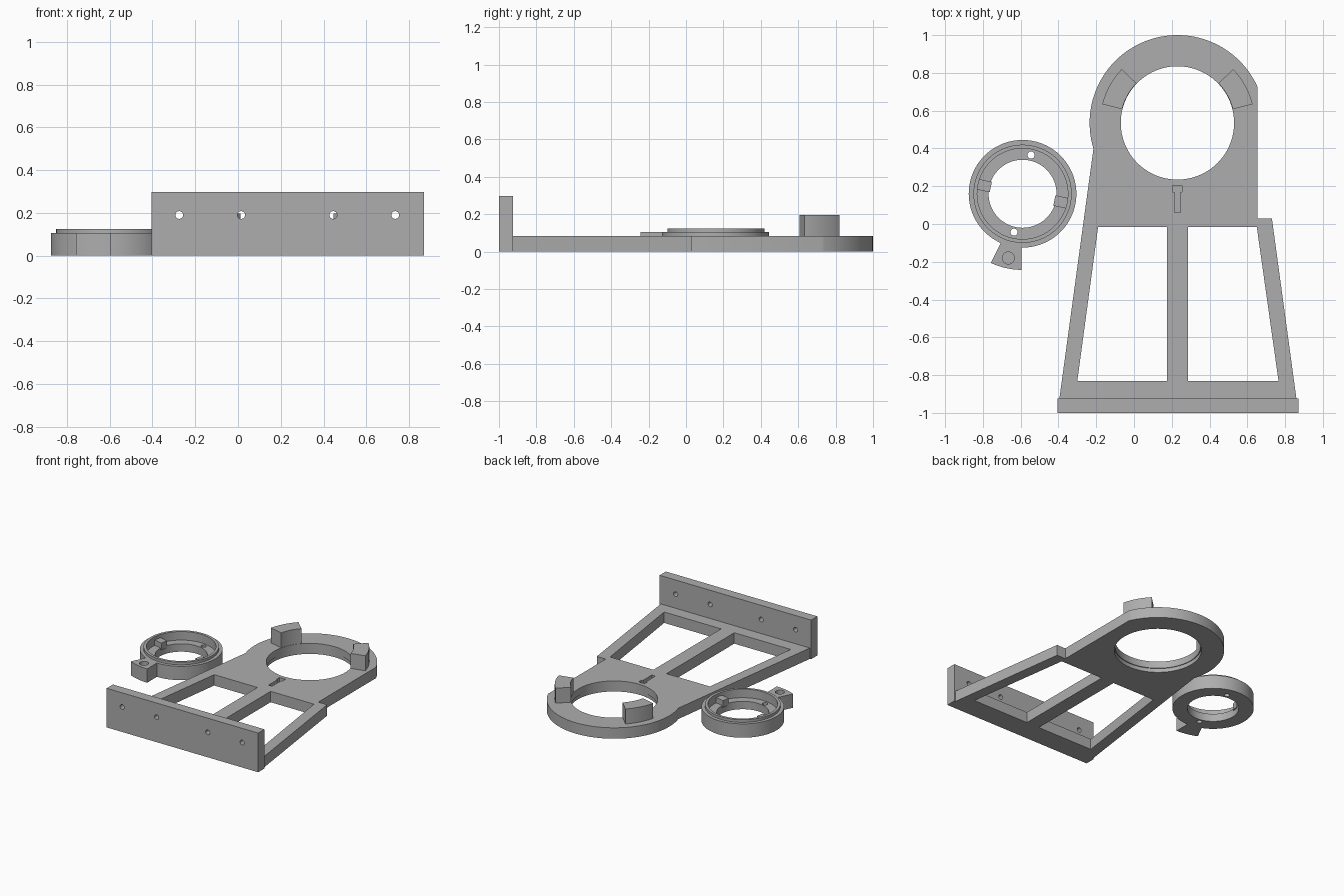
import bpy, bmesh
from math import sin, cos, radians, tau

if "Cube" in bpy.data.objects:
    bpy.data.objects.remove(bpy.data.objects["Cube"])

grey = bpy.data.materials.new("plain grey")
grey.use_nodes = True
grey.diffuse_color = (0.42, 0.42, 0.42, 1)
grey.node_tree.nodes["Principled BSDF"].inputs["Base Color"].default_value = (0.42, 0.42, 0.42, 1)


def finish(name, bm):
    bmesh.ops.recalc_face_normals(bm, faces=bm.faces)
    mesh = bpy.data.meshes.new(name)
    bm.to_mesh(mesh)
    bm.free()
    mesh.materials.append(grey)
    obj = bpy.data.objects.new(name, mesh)
    bpy.context.collection.objects.link(obj)
    return obj


def prism(name, outline, z0, z1):
    """Extrude a flat outline from z0 up to z1."""
    bm = bmesh.new()
    face = bm.faces.new([bm.verts.new((x, y, z0)) for x, y in outline])
    top = bmesh.ops.extrude_face_region(bm, geom=[face])["geom"]
    bmesh.ops.translate(bm, vec=(0, 0, z1 - z0),
                        verts=[v for v in top if isinstance(v, bmesh.types.BMVert)])
    return finish(name, bm)


def arc(centre, r, a0, a1, n):
    steps = [radians(a0 + (a1 - a0) * i / n) for i in range(n + 1)]
    return [(centre[0] + r * cos(a), centre[1] + r * sin(a)) for a in steps]


def disc(name, centre, r, z0, z1, n=96):
    return prism(name, arc(centre, r, 0, 360, n)[:-1], z0, z1)


def box(x0, x1, y0, y1):
    return [(x0, y0), (x1, y0), (x1, y1), (x0, y1)]


def cut(target, cutter):
    """Subtract a cutter, then discard it."""
    mod = target.modifiers.new("cut", "BOOLEAN")
    mod.operation, mod.solver, mod.object = "DIFFERENCE", "EXACT", cutter
    bpy.context.view_layer.objects.active = target
    bpy.ops.object.modifier_apply(modifier=mod.name)
    bpy.data.objects.remove(cutter)


# Base plate: rounded head, straight right side, splayed legs
HEAD = (0.23, 0.535)
T = 0.083
plate = prism("base_plate", arc(HEAD, 0.465, 24, 197, 80) + [
    (-0.395, -0.925), (0.86, -0.925), (0.73, 0.03), (0.655, 0.03)], 0, T)
cut(plate, disc("hole", HEAD, 0.3, -0.1, 0.2))
cut(plate, disc("counterbore", HEAD, 0.306, -0.1, 0.03))
windows = {
    "left": [(0.285, -0.015), (0.65, -0.015), (0.765, -0.83), (0.285, -0.83)],
    "right": [(-0.19, -0.015), (0.175, -0.015), (0.175, -0.83), (-0.3, -0.83)],
}
for side, outline in windows.items():
    cut(plate, prism(side + "_window", outline, -0.1, 0.2))

# Shallow T slot
cut(plate, prism("slot", [(0.215, 0.06), (0.245, 0.06), (0.245, 0.17), (0.255, 0.17),
                          (0.255, 0.205), (0.205, 0.205), (0.205, 0.17), (0.215, 0.17)], 0.04, 0.2))

# Mounting wall with four screw holes
wall = prism("mounting_wall", box(-0.405, 0.87, -1, -0.925), 0, 0.298)
for x in (-0.275, 0.015, 0.445, 0.735):
    drill = disc("drill", (0, 0), 0.018, -0.2, 0.2, 24)
    drill.rotation_euler.x = radians(90)
    drill.location = (x, -0.96, 0.19)
    cut(wall, drill)

# Curved posts on the head
for side, a in (("left", 14), ("right", 136)):
    prism(side + "_post", arc(HEAD, 0.41, a, a + 30, 16) + arc(HEAD, 0.302, a + 30, a, 16), T, 0.197)

# Loose ring: stepped profile turned about its centre
RING = (-0.59, 0.16)
profile = [(0.18, 0), (0.285, 0), (0.285, 0.105), (0.26, 0.105),
           (0.26, 0.125), (0.24, 0.125), (0.24, 0.06), (0.18, 0.06)]
bm = bmesh.new()
N = 96
loops = [[bm.verts.new((RING[0] + r * cos(tau * i / N), RING[1] + r * sin(tau * i / N), z))
          for r, z in profile] for i in range(N)]
for i, a in enumerate(loops):
    b = loops[(i + 1) % N]
    for j in range(len(profile)):
        k = (j + 1) % len(profile)
        bm.faces.new((a[j], b[j], b[k], a[k]))
ring = finish("ring", bm)
for centre in ((-0.545, 0.365), (-0.635, -0.043)):
    cut(ring, disc("pin_hole", centre, 0.019, -0.1, 0.2, 24))

# Inner lugs of the ring
for side, a in (("left", -12), ("right", 168)):
    lug = prism(side + "_lug", box(0.172, 0.245, -0.028, 0.028), 0.045, 0.1)
    lug.location = (*RING, 0)
    lug.rotation_euler.z = radians(a)

# Ring tab with a blind hole
tab = prism("ring_tab", [(-0.69, -0.095), (-0.705, -0.1), (-0.757, -0.205)]
            + arc(RING, 0.403, 245.5, 269.3, 10) + [(-0.595, -0.115)], 0, 0.105)
cut(tab, disc("tab_hole", (-0.665, -0.18), 0.032, 0.03, 0.2, 32))

# Smooth round walls, keep edges crisp
bpy.ops.object.select_all(action="DESELECT")
for obj in bpy.context.collection.objects:
    if obj.type == "MESH":
        obj.select_set(True)
        bpy.context.view_layer.objects.active = obj
bpy.ops.object.shade_smooth_by_angle(angle=radians(30))
